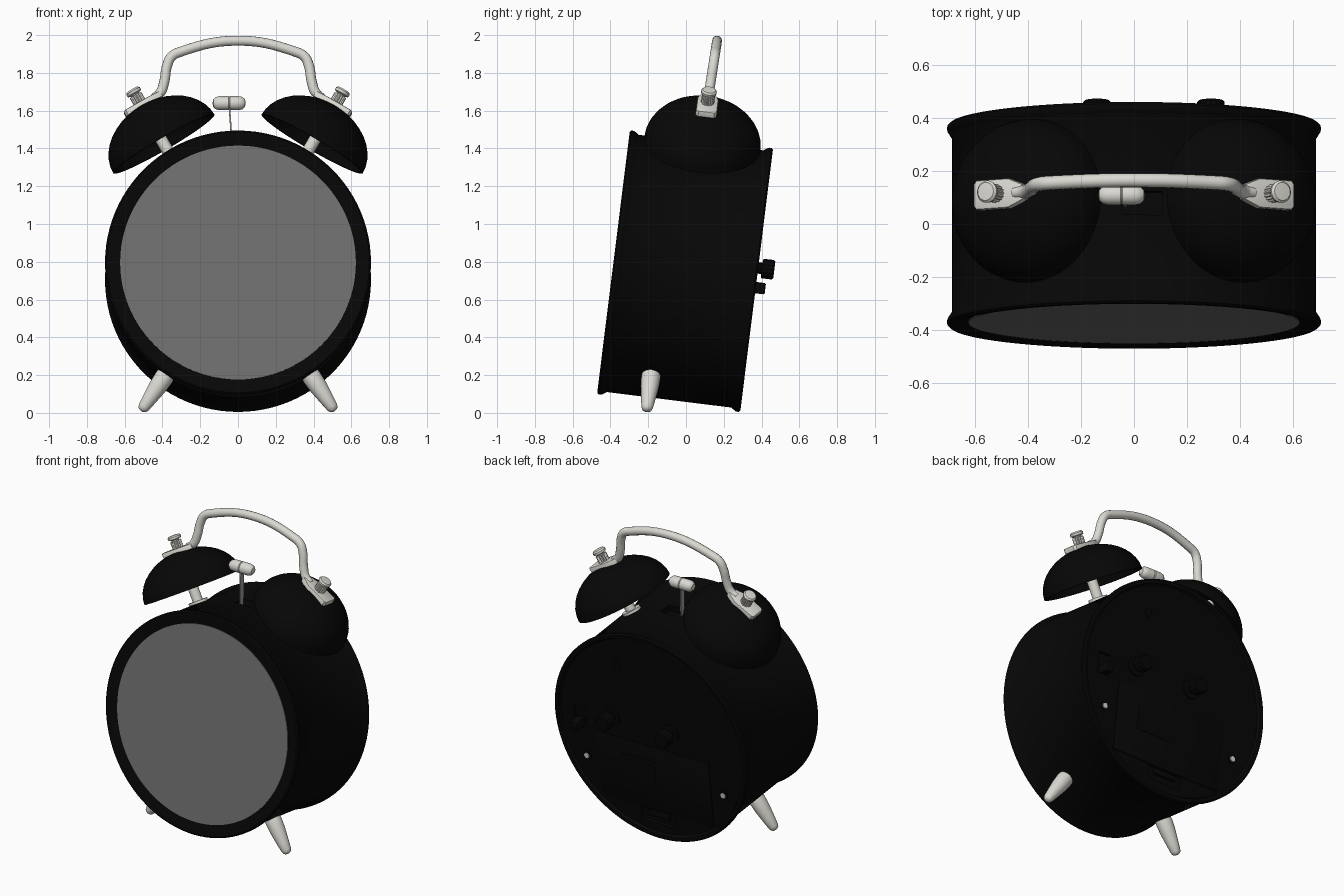
import bpy, bmesh
from math import radians, sin, cos, pi
from mathutils import Matrix, Vector

cube = bpy.data.objects.get("Cube")
if cube:
    bpy.data.objects.remove(cube, do_unlink=True)


def material(name, rgb, rough=0.5):
    m = bpy.data.materials.new(name)
    m.use_nodes = True
    m.diffuse_color = (*rgb, 1)
    node = m.node_tree.nodes["Principled BSDF"]
    node.inputs["Base Color"].default_value = (*rgb, 1)
    node.inputs["Roughness"].default_value = rough
    return m


BLACK = material("black_enamel", (0.002, 0.002, 0.002))
SILVER = material("warm_silver", (0.70, 0.69, 0.64))
GLASS = material("grey_glass", (0.162, 0.162, 0.162))
STEEL = material("dull_steel", (0.35, 0.35, 0.34))

move = Matrix.Translation


def turn(deg, axis):
    return Matrix.Rotation(radians(deg), 4, axis)


# The whole clock leans back
BODY = move((0, -0.005, 0.75)) @ turn(-7.1, "X")
AXIS = BODY @ turn(-90, "X")  # lathe axis running front to back


def smooth(obj):
    bpy.ops.object.select_all(action="DESELECT")
    obj.select_set(True)
    bpy.context.view_layer.objects.active = obj
    bpy.ops.object.shade_smooth_by_angle(angle=radians(35))


def finish(name, bm, mat, frame):
    bmesh.ops.remove_doubles(bm, verts=bm.verts, dist=1e-5)
    bmesh.ops.recalc_face_normals(bm, faces=bm.faces)
    mesh = bpy.data.meshes.new(name)
    bm.to_mesh(mesh)
    bm.free()
    mesh.transform(frame)
    mesh.materials.append(mat)
    obj = bpy.data.objects.new(name, mesh)
    bpy.context.collection.objects.link(obj)
    smooth(obj)
    return obj


def lathe(name, profile, mat, frame, seg=48, rib=0.0):
    """Spin (radius, height) points round z; rib pulls in every second column."""
    bm = bmesh.new()
    rings = []
    for r, h in profile:
        ring = []
        for i in range(seg):
            q = r * (1 - rib * (i % 2))
            a = 2 * pi * i / seg
            ring.append(bm.verts.new((q * cos(a), q * sin(a), h)))
        rings.append(ring)
    for low, high in zip(rings, rings[1:]):
        for i in range(seg):
            j = (i + 1) % seg
            bm.faces.new((low[i], low[j], high[j], high[i]))
    return finish(name, bm, mat, frame)


def box(name, size, centre, mat, frame, bevel=0.0):
    bm = bmesh.new()
    bmesh.ops.create_cube(bm, size=1)
    bmesh.ops.scale(bm, vec=size, verts=bm.verts)
    bmesh.ops.translate(bm, vec=centre, verts=bm.verts)
    if bevel:
        bmesh.ops.bevel(bm, geom=bm.edges[:], offset=bevel, segments=2,
                        profile=0.5, affect="EDGES")
    return finish(name, bm, mat, frame)


def plate(name, outline, low, high, mat, frame, bevel):
    """Extrude an (x, y) outline, mirrored in y, from low to high."""
    bm = bmesh.new()
    full = outline + [(x, -y) for x, y in reversed(outline)]
    face = bm.faces.new([bm.verts.new((x, y, low)) for x, y in full])
    new = bmesh.ops.extrude_face_region(bm, geom=[face])["geom"]
    top = [v for v in new if isinstance(v, bmesh.types.BMVert)]
    bmesh.ops.translate(bm, vec=(0, 0, high - low), verts=top)
    rim = list({e for v in top for e in v.link_edges if e.other_vert(v) in top})
    bmesh.ops.bevel(bm, geom=rim, offset=bevel, segments=2, profile=0.5,
                    affect="EDGES")
    return finish(name, bm, mat, frame)


def cut(obj, cutter):
    cutter.hide_render = True
    mod = obj.modifiers.new("cut", "BOOLEAN")
    mod.operation = "DIFFERENCE"
    mod.object = cutter
    bpy.context.view_layer.objects.active = obj
    bpy.ops.object.modifier_apply(modifier=mod.name)
    bpy.data.objects.remove(cutter, do_unlink=True)


# Case: drum with a short flared lip at both ends and a recessed back
case = lathe("case", [
    (0, 0.362), (0.665, 0.362), (0.675, 0.380), (0.695, 0.382), (0.704, 0.374),
    (0.704, 0.360), (0.695, 0.345), (0.686, 0.332), (0.686, -0.332),
    (0.695, -0.345), (0.704, -0.360), (0.704, -0.374), (0.695, -0.382),
    (0.665, -0.381), (0.622, -0.366), (0, -0.366)], BLACK, AXIS, 96)
cut(case, box("slot_cutter", (0.15, 0.09, 0.1), (0.03, 0, 0.69), BLACK, BODY))
cut(case, box("latch_cutter", (0.26, 0.04, 0.09), (0, 0.36, -0.565), BLACK, BODY))
cut(case, box("switch_cutter", (0.09, 0.04, 0.14), (0.53, 0.36, 0), BLACK, BODY))
smooth(case)
lathe("glass", [(0, -0.371), (0.624, -0.371), (0.624, -0.364), (0, -0.364)],
      GLASS, AXIS, 96)

# Bell shell: quarter ellipse outside, smaller one inside
steps = [i * pi / 20 for i in range(11)]
shell = [(0.310 * cos(a), 0.235 * sin(a)) for a in steps]
shell += [(0.293 * cos(a), 0.218 * sin(a)) for a in reversed(steps)]
shell.append(shell[0])

for side, word in ((1, "left"), (-1, "right")):
    spoke = BODY @ move((0, 0.008, 0)) @ turn(30 * side, "Y")
    # Bell on its post
    lathe(word + "_bell", shell, BLACK, spoke @ move((0, 0, 0.786)), 64)
    lathe(word + "_bell_post", [(0, 0.66), (0.06, 0.66), (0.06, 0.70),
          (0.032, 0.70), (0.032, 1.01), (0, 1.01)], SILVER, spoke, 24)
    # Handle foot, tapering towards the tube, with a ribbed nut on top
    foot = [(0.10, 0.042), (0.088, 0.056), (-0.05, 0.056), (-0.085, 0.042),
            (-0.12, 0.026)]
    plate(word + "_handle_foot", [(x * side, y) for x, y in foot],
          1.008, 1.040, SILVER, spoke, 0.008)
    lathe(word + "_nut", [(0, 1.03), (0.035, 1.03), (0.035, 1.085), (0, 1.085)],
          SILVER, spoke, 32, 0.14)
    lathe(word + "_nut_cap", [(0, 1.08), (0.024, 1.08), (0.024, 1.090),
          (0.040, 1.096), (0.042, 1.110), (0.034, 1.119), (0, 1.121)],
          SILVER, spoke, 32)
    # Tapered leg
    leg = BODY @ move((0, -0.11, 0)) @ turn(146 * side, "Y")
    lathe(word + "_leg", [(0, 0.655), (0.047, 0.655), (0.051, 0.70),
          (0.048, 0.76), (0.038, 0.84), (0.031, 0.89), (0.025, 0.906),
          (0.014, 0.914), (0, 0.916)], SILVER, leg, 32)
    # Back screw in a raised collar
    screw = AXIS @ move((0.5 * side, 0.27, 0))
    lathe(word + "_screw_collar", [(0, 0.35), (0.032, 0.35), (0.032, 0.366),
          (0, 0.366)], BLACK, screw, 24)
    lathe(word + "_screw", [(0, 0.36), (0.02, 0.36), (0.017, 0.371),
          (0, 0.373)], SILVER, screw, 20)

# Carrying handle: one mirrored path swept with a round section
half = [(0.45, 0.925), (0.412, 0.953), (0.391, 1.01), (0.375, 1.10),
        (0.352, 1.147), (0.30, 1.174)]
path = [(-x, z) for x, z in half] + [(0, 1.232)] + half[::-1]
curve = bpy.data.curves.new("handle", "CURVE")
curve.dimensions = "3D"
curve.bevel_depth = 0.0265
curve.bevel_resolution = 5
curve.resolution_u = 10
curve.use_fill_caps = True
spline = curve.splines.new("BEZIER")
spline.bezier_points.add(len(path) - 1)
for point, (x, z) in zip(spline.bezier_points, path):
    point.co = BODY @ Vector((x, 0.008 + 0.03 * (z - 0.92), z))
    point.handle_left_type = point.handle_right_type = "AUTO"
    point.radius = 0.8 if z < 0.94 else 1
curve.materials.append(SILVER)
handle = bpy.data.objects.new("handle", curve)
bpy.context.collection.objects.link(handle)

# Hammer between the bells
hammer = BODY @ move((-0.047, 0.003, 0.897))
lathe("hammer_head", [(0, -0.088), (0.02, -0.084), (0.033, -0.07),
      (0.037, -0.052), (0.037, -0.004), (0.034, 0), (0.037, 0.004),
      (0.037, 0.052), (0.033, 0.07), (0.02, 0.084), (0, 0.088)],
      SILVER, hammer @ turn(90, "Y"), 32)
box("hammer_rod", (0.008, 0.035, 0.23), (0, 0, -0.125), STEEL,
    hammer @ turn(-4, "Y"))

# Back panel details
box("battery_cover", (0.82, 0.012, 0.45), (0, 0.362, -0.295), BLACK, BODY, 0.003)
box("battery_label", (0.25, 0.008, 0.16), (0.12, 0.367, -0.25), BLACK, BODY)
box("battery_latch", (0.16, 0.02, 0.035), (0, 0.358, -0.55), BLACK, BODY, 0.004)
box("alarm_switch", (0.05, 0.09, 0.06), (0.53, 0.388, -0.04), BLACK, BODY, 0.006)
for name, x in (("time_knob", -0.14), ("alarm_knob", 0.29)):
    spot = AXIS @ move((x, -0.065, 0))
    lathe(name + "_collar", [(0, 0.35), (0.062, 0.35), (0.06, 0.372),
          (0, 0.372)], BLACK, spot, 32)
    lathe(name, [(0, 0.365), (0.03, 0.365), (0.03, 0.40), (0.052, 0.405),
          (0.052, 0.460), (0.044, 0.468), (0, 0.468)], BLACK, spot, 32, 0.08)
lathe("reset_button", [(0, 0.35), (0.03, 0.35), (0.03, 0.366), (0.02, 0.366),
      (0.02, 0.36), (0, 0.36)], BLACK, AXIS @ move((0.226, -0.445, 0)), 24)
